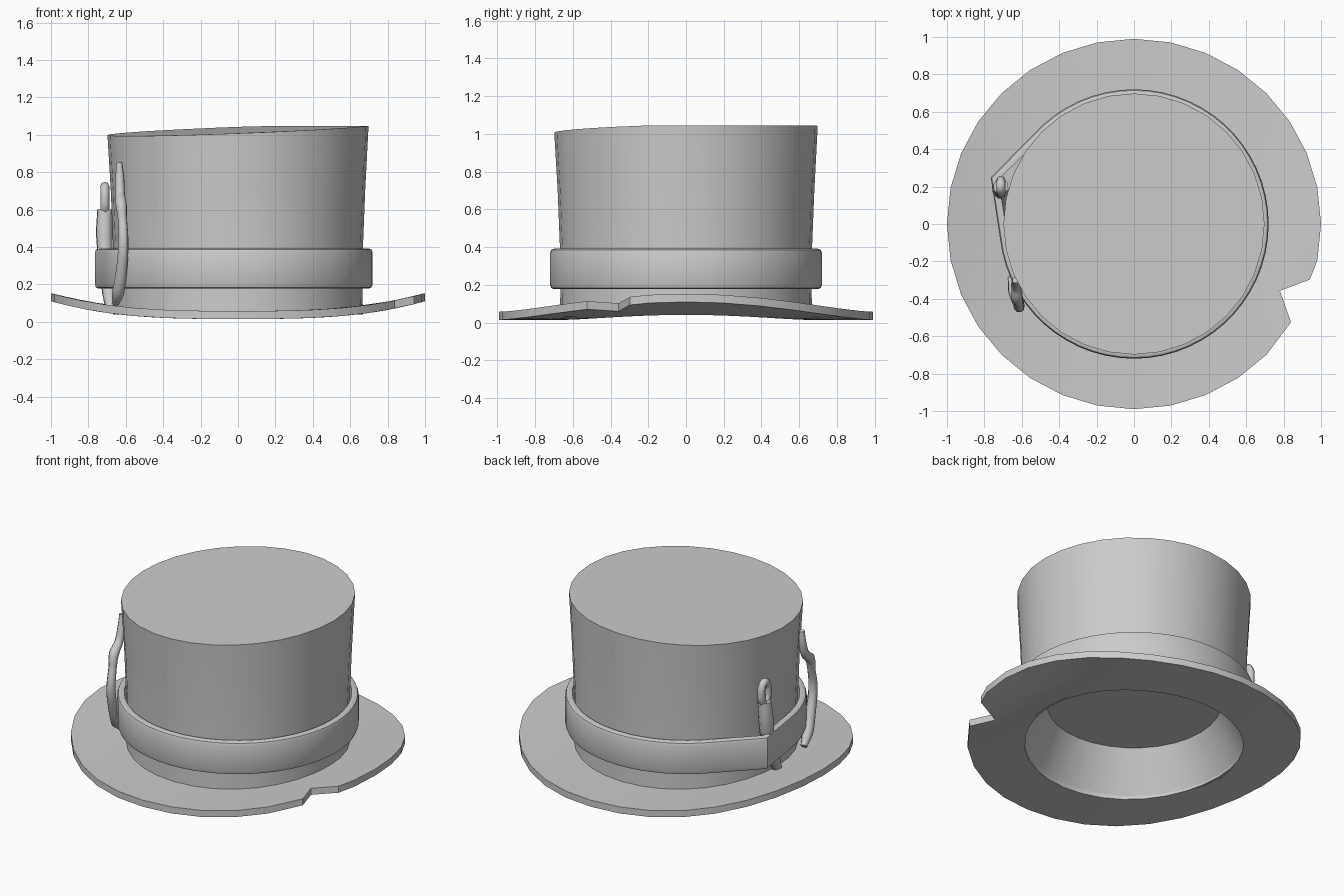
import bpy, bmesh, math
from math import sin, cos, radians, degrees

if "Cube" in bpy.data.objects:
    bpy.data.objects.remove(bpy.data.objects["Cube"])

grey = bpy.data.materials.new("felt_grey")
grey.diffuse_color = (0.6, 0.6, 0.6, 1)
grey.use_nodes = True
grey.node_tree.nodes["Principled BSDF"].inputs["Base Color"].default_value = grey.diffuse_color


def finish(obj, angle=35):
    obj.data.materials.append(grey)
    bpy.ops.object.select_all(action='DESELECT')
    obj.select_set(True)
    bpy.context.view_layer.objects.active = obj
    if obj.type == 'CURVE':
        bpy.ops.object.convert(target='MESH')
    bpy.ops.object.shade_smooth_by_angle(angle=radians(angle))


def loft(name, rings, closed=False, cap_last=False, angle=35):
    """Skin a list of closed point rings into one mesh."""
    bm = bmesh.new()
    vs = [[bm.verts.new(p) for p in ring] for ring in rings]
    n = len(rings[0])
    pairs = list(zip(vs, vs[1:])) + ([(vs[-1], vs[0])] if closed else [])
    for a, b in pairs:
        for i in range(n):
            j = (i + 1) % n
            bm.faces.new((a[i], a[j], b[j], b[i]))
    if cap_last:
        bm.faces.new(vs[-1])
    bmesh.ops.recalc_face_normals(bm, faces=bm.faces[:])
    me = bpy.data.meshes.new(name)
    bm.to_mesh(me)
    bm.free()
    obj = bpy.data.objects.new(name, me)
    bpy.context.collection.objects.link(obj)
    finish(obj, angle)
    return obj


def circle(r, z, n=32):
    """Ring of radius r; z may be a function of x and y."""
    pts = []
    for i in range(n):
        a = 2 * math.pi * i / n
        x, y = r * cos(a), r * sin(a)
        pts.append((x, y, z(x, y) if callable(z) else z))
    return pts


# brim: curls up at both sides, with a torn notch at the front right
def brim_z(x):
    return 0.015 + 0.095 * abs(x) ** 3


spokes = [(k * 11.25, 1.0) for k in range(29)]
spokes += [(360 - 46, 0.99) if k == 28 else s for k, s in enumerate(spokes) if k > 28]
spokes += [(327.7, 0.993), (335.2, 0.86), (342.3, 0.987), (348.75, 1.0)]
thick = 0.043


def brim_ring(r, dz):
    pts = []
    for a, edge in spokes:
        rad = r if r < 1 else edge
        x, y = rad * cos(radians(a)), rad * sin(radians(a))
        pts.append((x, y * 0.99, brim_z(x) + dz))
    return pts


steps = (0.655, 0.74, 0.83, 1.0)
loft("brim", [brim_ring(r, thick) for r in steps] +
     [brim_ring(r, 0) for r in reversed(steps)], closed=True)


# crown: slightly flared, with a tilted flat top
def crown_top(x, y):
    return min(1.025 + 0.038 * x + 0.025 * y, 1.046)


loft("crown", [circle(0.668, 0.04), circle(0.665, 0.2), circle(0.668, 0.4),
               circle(0.68, 0.7), circle(0.698, crown_top)], cap_last=True)

# inside of the hat: shallow tapering hollow
loft("lining", [circle(0.66, lambda x, y: brim_z(x) + 0.005),
                circle(0.52, 0.3)], cap_last=True)


# band: pulled out to a corner where it holds the pin
def band_radius(deg, r=0.72, tip=0.805, at=162):
    half = degrees(math.acos(r / tip))
    d = abs(deg - at)
    return r if d > half else r / cos(radians(half - d))


band_angles = [i * 6 for i in range(60)]
profile = [(-0.042, 0.18), (-0.02, 0.178), (-0.006, 0.184), (0, 0.2), (0, 0.37),
           (-0.006, 0.386), (-0.02, 0.392), (-0.042, 0.39)]
loft("band", [[((band_radius(a) + o) * cos(radians(a)),
                (band_radius(a) + o) * sin(radians(a)), z) for a in band_angles]
              for o, z in profile], closed=True)


def rod(name, points, depth, closed=False):
    """Round rod through (x, y, z, thickness factor) points."""
    cu = bpy.data.curves.new(name, 'CURVE')
    cu.dimensions = '3D'
    cu.bevel_depth = depth
    cu.bevel_resolution = 2
    cu.resolution_u = 4
    cu.use_fill_caps = True
    sp = cu.splines.new('BEZIER')
    sp.bezier_points.add(len(points) - 1)
    for bp, (x, y, z, r) in zip(sp.bezier_points, points):
        bp.co = (x, y, z)
        bp.radius = r
        bp.handle_left_type = bp.handle_right_type = 'AUTO'
    sp.use_cyclic_u = closed
    obj = bpy.data.objects.new(name, cu)
    bpy.context.collection.objects.link(obj)
    finish(obj, 50)


# pin with an eye, tucked behind the band
rod("pin_eye", [(-0.712, 0.2 + 0.034 * cos(a), 0.655 + 0.07 * sin(a), 1)
                for a in [i * math.pi / 4 for i in range(8)]], 0.024, closed=True)
rod("pin_shaft", [(-0.712, 0.2, 0.6, 1.0), (-0.715, 0.19, 0.48, 1.1),
                  (-0.71, 0.17, 0.36, 1.0), (-0.69, 0.07, 0.16, 0.9),
                  (-0.68, 0.02, 0.07, 0.7)], 0.042)

# crooked twig leaning outside the band
rod("twig", [(-0.635, -0.30, 0.85, 0.55), (-0.632, -0.31, 0.76, 0.85),
             (-0.63, -0.34, 0.68, 0.9), (-0.625, -0.395, 0.63, 1.05),
             (-0.618, -0.42, 0.55, 0.85), (-0.613, -0.445, 0.42, 0.95),
             (-0.622, -0.41, 0.28, 1.05), (-0.64, -0.35, 0.16, 1.15),
             (-0.655, -0.29, 0.1, 0.7)], 0.03)
